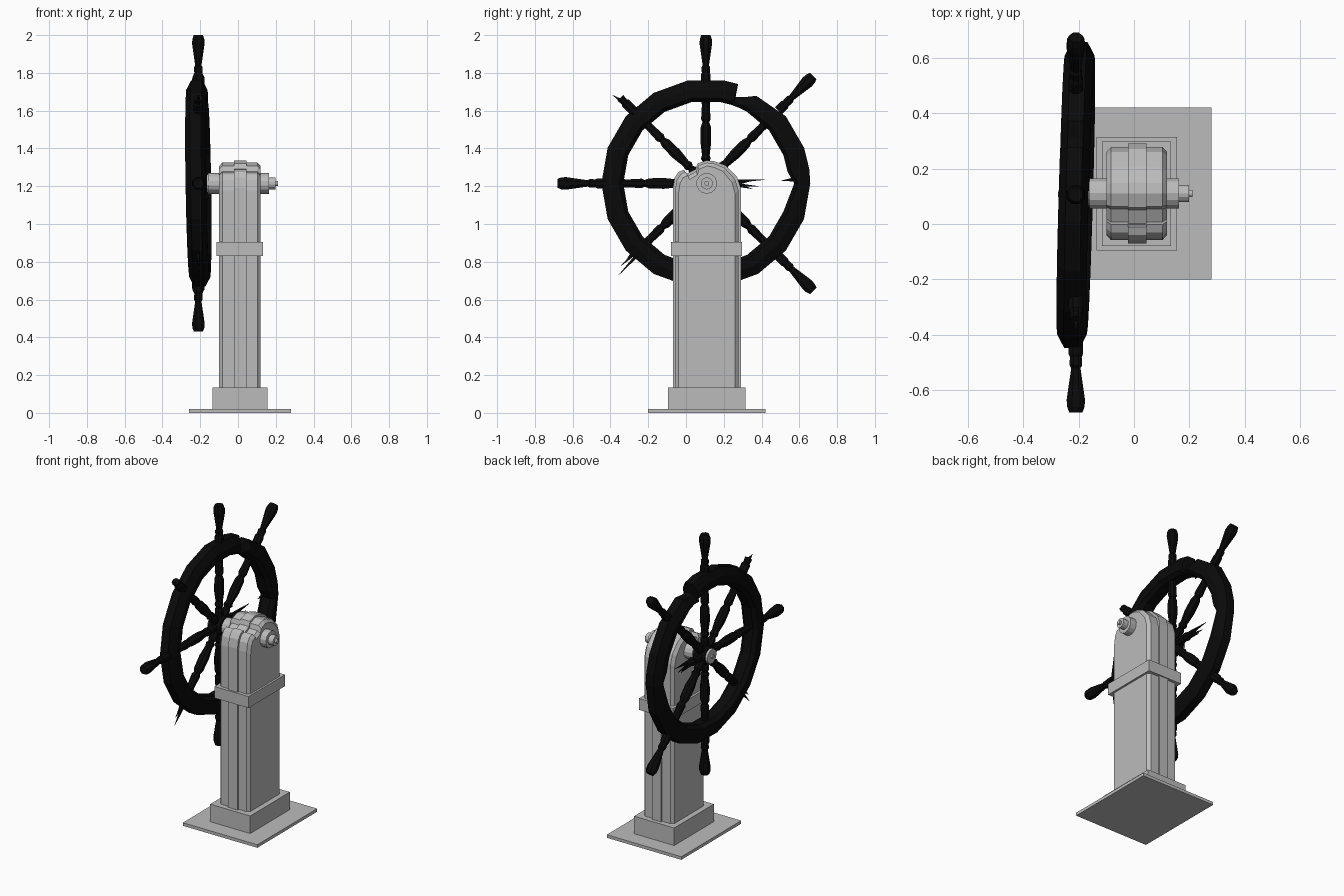
import bpy, bmesh
from math import sin, cos, pi, radians
from mathutils import Vector

if "Cube" in bpy.data.objects:
    bpy.data.objects.remove(bpy.data.objects["Cube"])


def material(name, value):
    m = bpy.data.materials.new(name)
    m.use_nodes = True
    colour = (value, value, value, 1)
    m.diffuse_color = colour
    m.node_tree.nodes["Principled BSDF"].inputs["Base Color"].default_value = colour
    return m


STONE = material("pale grey", 0.5)
WOOD = material("near black", 0.003)
HUB = Vector((-0.21, 0.105, 1.215))
X = Vector((1, 0, 0))


def loft(name, rings, mat, closed=False):
    """Skin a list of equal rings, capped at the ends unless closed."""
    bm = bmesh.new()
    vs = [[bm.verts.new(p) for p in ring] for ring in rings]
    n = len(vs[0])
    pairs = list(zip(vs, vs[1:]))
    if closed:
        pairs.append((vs[-1], vs[0]))
    else:
        bm.faces.new(vs[0])
        bm.faces.new(vs[-1])
    for a, b in pairs:
        for i in range(n):
            j = (i + 1) % n
            bm.faces.new((a[i], a[j], b[j], b[i]))
    bmesh.ops.recalc_face_normals(bm, faces=bm.faces)
    mesh = bpy.data.meshes.new(name)
    bm.to_mesh(mesh)
    bm.free()
    mesh.materials.append(mat)
    ob = bpy.data.objects.new(name, mesh)
    bpy.context.collection.objects.link(ob)
    return ob


def lathe(name, origin, axis, profile, mat, sides=8):
    """Turn (distance, radius) pairs around an axis."""
    axis = Vector(axis).normalized()
    u = axis.cross(Vector((0.3, 1, 0.2)) if abs(axis.x) > 0.9 else X).normalized()
    v = axis.cross(u)
    rings = []
    for d, r in profile:
        angles = [2 * pi * (k + 0.5) / sides for k in range(sides)]
        rings.append([origin + axis * d + (u * cos(a) + v * sin(a)) * r for a in angles])
    return loft(name, rings, mat)


def box(name, x, y, z):
    rings = [[Vector((x[i], y[j], h)) for i, j in ((0, 0), (1, 0), (1, 1), (0, 1))] for h in z]
    return loft(name, rings, STONE)


# Pedestal
box("base_plate", (-0.26, 0.28), (-0.2, 0.42), (0, 0.02))
box("plinth", (-0.135, 0.155), (-0.095, 0.315), (0.02, 0.135))
box("collar", (-0.115, 0.133), (-0.08, 0.297), (0.83, 0.905))

# Round-topped post with a chipped front shoulder
OUTLINE = [(-0.07, 0.13), (0.29, 0.13), (0.29, 1.19), (0.27, 1.25), (0.21, 1.31),
           (0.15, 1.332), (0.11, 1.337), (0.06, 1.32), (0.05, 1.29), (0.0, 1.265),
           (-0.01, 1.288), (-0.04, 1.275), (-0.06, 1.245), (-0.07, 1.19)]


def slab(name, sections):
    """Outline swept along x; each section is (x, inset)."""
    rings = []
    for x, inset in sections:
        s = 1 - inset / 0.18
        rings.append([Vector((x, 0.11 + (y - 0.11) * s, z - inset * (z > 1))) for y, z in OUTLINE])
    return loft(name, rings, STONE)


slab("post_sides", [(-0.1, 0.03), (-0.083, 0.012), (0.103, 0.012), (0.12, 0.03)])
slab("post_middle_band", [(-0.022, 0), (0.045, 0)])

# Axle with stepped ends
AXIS = Vector((0, 0.11, 1.215))
lathe("axle", AXIS, X, [(-0.16, 0.055), (0.163, 0.055), (0.163, 0.032), (0.198, 0.032),
                        (0.198, 0.013), (0.212, 0.013)], STONE, 14)
lathe("hub_cap", AXIS, X, [(-0.275, 0.012), (-0.265, 0.012), (-0.265, 0.047), (-0.16, 0.047)],
      STONE, 14)
lathe("wheel_hub", HUB, X, [(-0.04, 0.06), (0.045, 0.06)], WOOD, 12)


# Warped rim with chips in the outer and inner edges
def direction(deg):
    return Vector((0, cos(radians(deg)), sin(radians(deg))))


OUTER_CHIP = {60: 0.535, 66: 0.5, 71: 0.485}
INNER_CHIP = {0: 0.468}
rim_rings = []
for deg in sorted(list(range(0, 360, 20)) + [8, 66, 71, 72]):
    outer = OUTER_CHIP.get(deg, 0.553)
    inner = INNER_CHIP.get(deg, 0.437)
    warp = 0.016 * cos(radians(deg + 30))
    half = [(inner, 0.03), (inner + 0.02, 0.054), (outer - 0.05, 0.054), (outer, 0.028)]
    section = half + [(r, -w) for r, w in reversed(half)]
    rim_rings.append([HUB + direction(deg) * r + X * (w + warp) for r, w in section])
loft("wheel_rim", rim_rings, WOOD, closed=True)

# Turned spokes and handles; some are snapped off
SPOKE = [(0.02, 0.026), (0.1, 0.026), (0.115, 0.018), (0.13, 0.028), (0.15, 0.022),
         (0.22, 0.031), (0.3, 0.029), (0.325, 0.019), (0.34, 0.027), (0.41, 0.023), (0.46, 0.025)]
HANDLE = [(0.53, 0.028), (0.575, 0.028), (0.585, 0.023), (0.615, 0.025), (0.625, 0.018),
          (0.74, 0.036), (0.765, 0.034), (0.785, 0.026)]
for k in range(8):
    deg = k * 45
    d = direction(deg)
    stretch = 1.025 if k % 2 else 1
    if k:
        lathe(f"spoke_{k}", HUB, d, SPOKE, WOOD)
    else:
        lathe("broken_spoke", HUB, d, SPOKE[:5] + [(0.19, 0.022)], WOOD)
    if k in (1, 2, 4, 6, 7):
        lathe(f"handle_{k}", HUB, d, [(a * stretch, r) for a, r in HANDLE], WOOD)
    elif k == 3:
        lathe("broken_handle", HUB, d, [(0.53, 0.028), (0.6, 0.028), (0.61, 0.02), (0.64, 0.024)],
              WOOD)


# Splinters at the breaks
def splinter(name, deg, start, length, radius, lean, shift):
    side = direction(deg + 90)
    lathe(name, HUB + direction(deg) * start + side * shift, direction(deg + lean),
          [(0, radius), (length, 0.001)], WOOD, 4)


for i, (lean, length, shift) in enumerate([(3, 0.14, 0.012), (-4, 0.11, -0.008), (12, 0.09, 0.0),
                                           (-14, 0.08, -0.01)]):
    splinter(f"spoke_splinter_{i}", 0, 0.17, length, 0.012, lean, shift)
for i, (lean, length, shift) in enumerate([(2, 0.14, 0.012), (-3, 0.1, -0.004), (6, 0.08, -0.014)]):
    splinter(f"handle_splinter_{i}", 225, 0.53, length, 0.013, lean, shift)
splinter("rim_splinter", 0, 0.46, -0.06, 0.014, 5, 0.02)
splinter("upper_splinter", 135, 0.62, 0.06, 0.015, 12, 0.006)
